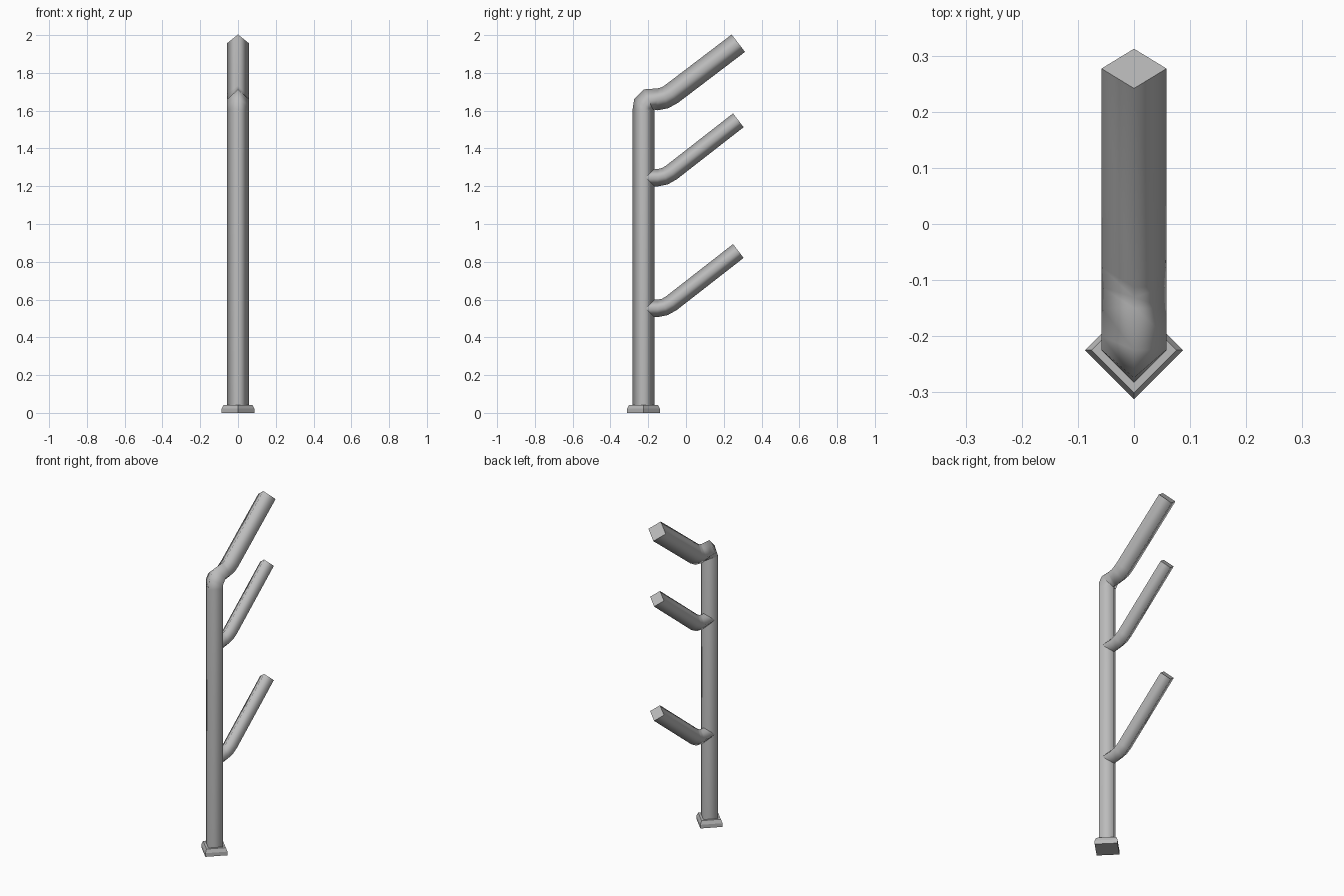
import bpy, bmesh
from math import sin, cos, radians

cube = bpy.data.objects.get("Cube")
if cube:
    bpy.data.objects.remove(cube, do_unlink=True)

metal = bpy.data.materials.new("grey metal")
metal.use_nodes = True
colour = (0.5, 0.5, 0.5, 1)
metal.diffuse_color = colour
metal.node_tree.nodes["Principled BSDF"].inputs["Base Color"].default_value = colour

POLE_Y = -0.225
TILT = 37.5


def sweep(name, rings, smooth):
    """Four-sided tube; each ring is (y, z, heading in degrees, radius)."""
    bm = bmesh.new()
    loops = []
    for y, z, heading, r in rings:
        a = radians(heading)
        up = (-sin(a) * r, cos(a) * r)
        loops.append([bm.verts.new(p) for p in (
            (r, y, z), (0, y + up[0], z + up[1]),
            (-r, y, z), (0, y - up[0], z - up[1]))])
    for low, high in zip(loops, loops[1:]):
        for i in range(4):
            j = (i + 1) % 4
            face = bm.faces.new((low[i], low[j], high[j], high[i]))
            face.smooth = smooth
    # Flat end caps
    bm.faces.new(loops[0][::-1])
    bm.faces.new(loops[-1])
    bmesh.ops.recalc_face_normals(bm, faces=bm.faces)
    mesh = bpy.data.meshes.new(name)
    bm.to_mesh(mesh)
    bm.free()
    mesh.materials.append(metal)
    obj = bpy.data.objects.new(name, mesh)
    bpy.context.collection.objects.link(obj)
    return obj


def arm_rings(z, end_z, r):
    """Level start, soft knee, then a straight rising arm."""
    return [(-0.15, z, 0, r), (-0.112, z + 0.008, TILT / 2, r),
            (-0.077, z + 0.028, TILT, r), (0.277, end_z, TILT, r)]


# Chamfered foot
sweep("foot", [(POLE_Y, 0, 90, 0.087), (POLE_Y, 0.022, 90, 0.087),
               (POLE_Y, 0.043, 90, 0.076)], False)

# Upright that bends over into the top arm
R = 0.058
sweep("upright_and_top_arm",
      [(POLE_Y, 0.03, 90, R), (POLE_Y, 1.605, 90, R),
       (-0.224, 1.632, 60, R), (-0.2, 1.66, 25, R)]
      + arm_rings(1.66, 1.957, R), True)

# Two thinner side arms
for name, z in (("middle_arm", 1.245), ("lower_arm", 0.553)):
    sweep(name, [(POLE_Y, z, 0, 0.046)] + arm_rings(z, z + 0.304, 0.046), True)
